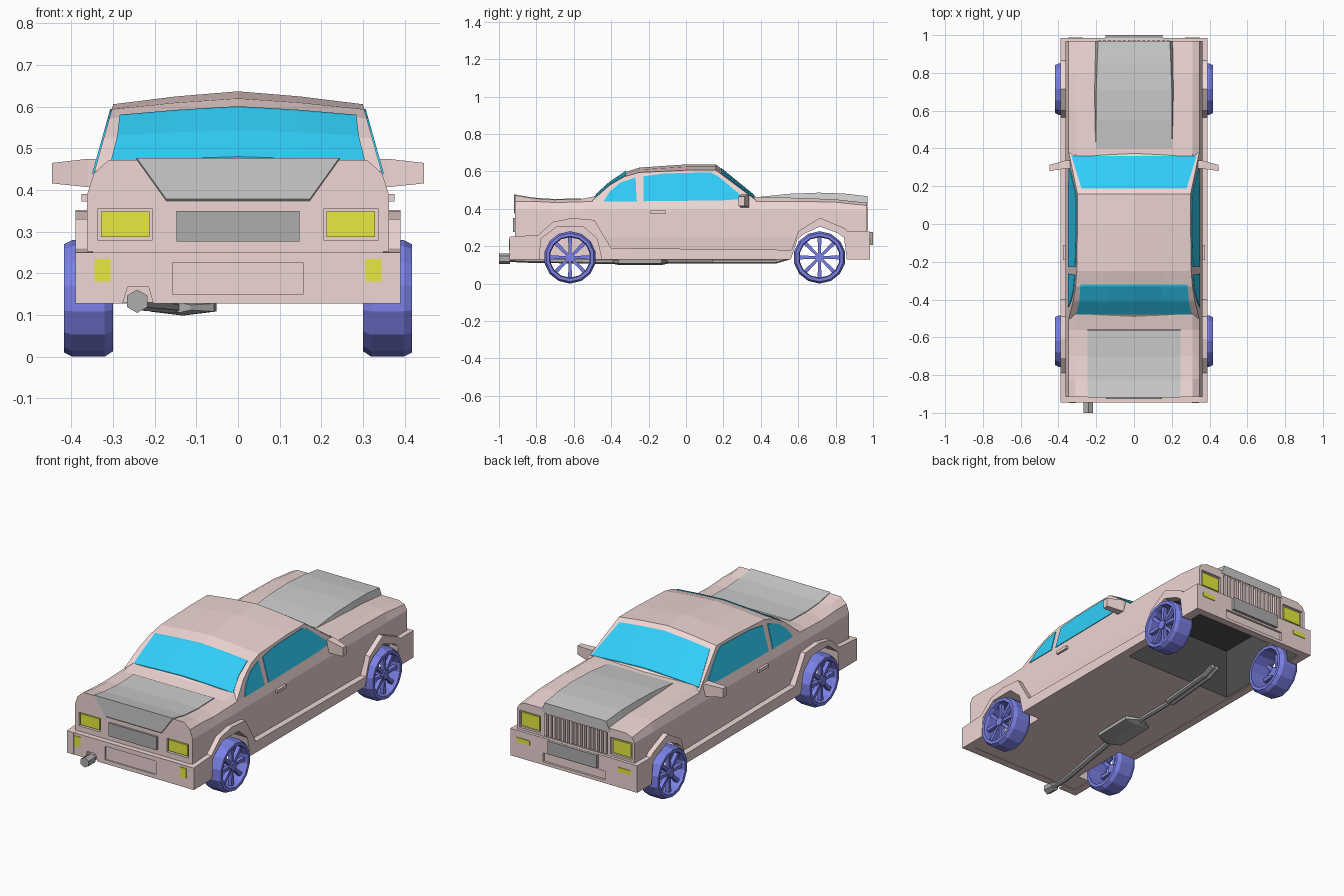
import bpy, bmesh, math

if "Cube" in bpy.data.objects:
    bpy.data.objects.remove(bpy.data.objects["Cube"])


def material(name, r, g, b):
    m = bpy.data.materials.new(name)
    m.diffuse_color = (r, g, b, 1)
    m.use_nodes = True
    m.node_tree.nodes["Principled BSDF"].inputs["Base Color"].default_value = m.diffuse_color
    return m


PINK = material("paint", .86, .68, .66)
BLUE = material("glass", .03, .62, .95)
RIM = material("wheel_blue", .2, .22, .8)
YELLOW = material("lamp", .8, .83, .05)
BLACK = material("bay_black", .08, .08, .08)
DARK = material("dark_grey", .42, .42, .42)
GREY = material("panel_grey", .7, .7, .7)


def finish(name, bm, mat, mirror=False):
    bmesh.ops.recalc_face_normals(bm, faces=bm.faces)
    me = bpy.data.meshes.new(name)
    bm.to_mesh(me)
    bm.free()
    ob = bpy.data.objects.new(name, me)
    bpy.context.collection.objects.link(ob)
    me.materials.append(mat)
    if mirror:
        ob.modifiers.new("mirror", 'MIRROR')
    return ob


def add_loft(bm, sections, closed=False):
    rings = [[bm.verts.new(p) for p in s] for s in sections]
    pairs = list(zip(rings, rings[1:])) + ([(rings[-1], rings[0])] if closed else [])
    n = len(rings[0])
    for a, b in pairs:
        for i in range(n):
            bm.faces.new((a[i], a[(i + 1) % n], b[(i + 1) % n], b[i]))
    if not closed:
        bm.faces.new(rings[0])
        bm.faces.new(rings[-1])


def loft(name, sections, mat, mirror=False):
    bm = bmesh.new()
    add_loft(bm, sections)
    return finish(name, bm, mat, mirror)


def box(name, x, y, z, mat, mirror=False):
    ring = lambda yy: [(x[0], yy, z[0]), (x[1], yy, z[0]), (x[1], yy, z[1]), (x[0], yy, z[1])]
    return loft(name, [ring(y[0]), ring(y[1])], mat, mirror)


def side_prism(name, pts, x0, x1, mat, mirror=True):
    return loft(name, [[(x, y, z) for y, z in pts] for x in (x0, x1)], mat, mirror)


def cut(ob, cutter):
    bpy.context.view_layer.objects.active = cutter
    for m in list(cutter.modifiers):
        bpy.ops.object.modifier_apply(modifier=m.name)
    m = ob.modifiers.new("cut", 'BOOLEAN')
    m.operation, m.solver, m.object = 'DIFFERENCE', 'EXACT', cutter
    m.material_mode = 'TRANSFER'
    bpy.context.view_layer.objects.active = ob
    bpy.ops.object.modifier_apply(modifier=m.name)
    bpy.data.objects.remove(cutter)


def interp(rows, y):
    for a, b in zip(rows, rows[1:]):
        if a[0] <= y <= b[0]:
            t = (y - a[0]) / (b[0] - a[0])
            return [p + (q - p) * t for p, q in zip(a, b)]


def side_x(z):
    return .36 - .28 * (z - .39)


# Main body: cross-sections along y
DECK = [(-.915, .472), (-.82, .456), (-.7, .448), (-.56, .452), (-.48, .468),
        (.37, .463), (.6, .458), (.8, .45), (.968, .432)]
secs = []
for y, d in DECK:
    half = [(.352, .13), (.362, .25), (.362, .39), (.346, min(.44, d - .015)), (.31, d)]
    secs.append([(x, y, z) for x, z in half] + [(-x, y, z) for x, z in reversed(half)])
body = loft("body", secs, PINK)

# Engine bay, wheel arches and lamp recesses
R_ARCH = [(-.775, .24), (-.69, .305), (-.55, .305), (-.475, .24)]
F_ARCH = [(.595, .235), (.63, .265), (.716, .305), (.81, .27), (.845, .245)]
R_OPEN = [(-.785, .128)] + R_ARCH + [(-.45, .128)]
F_OPEN = [(.56, .128)] + F_ARCH + [(.86, .128)]
low = lambda p: [(p[0][0], .05)] + p + [(p[-1][0], .05)]
cut(body, box("bay_cut", (-.335, .335), (.36, .94), (.05, .41), BLACK))
cut(body, side_prism("rear_arch_cut", low(R_OPEN), .275, .45, PINK))
cut(body, side_prism("front_arch_cut", low(F_OPEN), .275, .45, PINK))
cut(body, box("tail_cut", (.205, .337), (-1, -.9), (.28, .355), PINK, True))
cut(body, box("head_cut", (.215, .345), (.955, 1.1), (.29, .385), PINK, True))
cut(body, box("grille_cut", (-.195, .195), (.955, 1.1), (.285, .405), DARK))

# Side skirts with wheel-arch flares
outline = [(-.945, .25), (-.79, .26), (-.71, .33), (-.61, .35), (-.49, .34), (-.4, .19),
           (.565, .18), (.6, .28), (.716, .352), (.85, .295), (.865, .278), (.985, .278)]
skirt = outline + [(.985, .128)] + F_OPEN[::-1] + R_OPEN[::-1] + [(-.945, .128)]
side_prism("skirt", skirt, .348, .39, PINK)

# Bumpers
rear = box("rear_bumper", (-.388, .388), (-.944, -.9), (.128, .25), PINK)
notch = [(-.285, .1), (-.265, .167), (-.215, .167), (-.195, .1)]
cut(rear, loft("notch_cut", [[(x, y, z) for x, z in notch] for y in (-1, -.8)], PINK))
cut(rear, box("recess_cut", (-.157, .157), (-1, -.936), (.15, .225), PINK))
front = box("front_bumper", (-.388, .388), (.942, .984), (.128, .278), PINK)
cut(front, box("slot_cut", (-.19, .19), (.972, 1.1), (.145, .195), PINK))

# Cabin: (y, edge height, centre height)
CAB = [(-.5, .445, .458), (-.41, .525, .54), (-.33, .572, .594), (-.25, .594, .62),
       (0, .606, .637), (.16, .606, .637), (.375, .445, .462)]
US = [-1, -.5, 0, .5, 1]


def cab_row(y, k=1, dz=0):
    _, e, c = interp(CAB, y)
    row = []
    for u in US:
        s = abs(u * k)
        crown = 1 - .8 * s if s < .5 else 1.2 * (1 - s)
        row.append((u * k * side_x(e), y, e + (c - e) * crown + dz))
    return row


loft("cabin", [cab_row(y) + [(side_x(.42), y, .42), (-side_x(.42), y, .42)]
               for y, _, _ in CAB], PINK)


def screen(name, ys, ks):
    loft(name, [cab_row(y, k, .004) + cab_row(y, k, -.012)[::-1] for y, k in zip(ys, ks)], BLUE)


screen("rear_window", (-.48, -.41, -.33, -.32), (.9, .9, .92, .92))
screen("windshield", (.187, .36), (.91, .97))


# Side windows on the sloping cabin side
def side_window(name, pts):
    loft(name, [[(side_x(z) + o, y, z) for y, z in pts] for o in (-.01, .004)], BLUE, True)


side_window("door_window", [(-.228, .44), (-.228, .573), (-.12, .588), (.13, .595), (.17, .575),
                            (.29, .475), (.29, .452), (.2, .445)])
side_window("quarter_window", [(-.44, .44), (-.405, .495), (-.35, .54), (-.27, .567), (-.263, .44)])

# Grey boot lid wrapping onto the rear face
lid = [(y, z, .247) for y, z in DECK[3:0:-1]] + [(-.916, .473, .243), (-.916, .374, .172)]
secs = []
for y, z, w in lid:
    o, i = (y - .003, z + .004), (y + .012, z - .012)
    secs.append([(-w, *o), (w, *o), (w, *i), (-w, *i)])
loft("boot_lid", secs, GREY)

# Raised grey bonnet
hood = [(.4, .464, .2), (.55, .48, .2), (.71, .486, .2), (.85, .481, .195), (.97, .467, .19)]
loft("bonnet", [[(-w - .02, y, .415), (-w, y, z), (w, y, z), (w + .02, y, .415)]
                for y, z, w in hood], GREY)

# Grille bars
bm = bmesh.new()
for i in range(15):
    x = -.182 + i * .026
    add_loft(bm, [[(x - .007, y, .285), (x + .007, y, .285), (x + .007, y, .41), (x - .007, y, .41)]
                  for y in (.95, .974)])
finish("grille_bars", bm, PINK)

# Lamps and plates
box("tail_lamp", (.213, .329), (-.912, -.895), (.287, .348), YELLOW, True)
box("head_lamp", (.225, .335), (.94, .963), (.3, .375), YELLOW, True)
box("rear_marker", (.306, .344), (-.947, -.93), (.18, .235), YELLOW, True)
box("front_marker", (.27, .35), (.97, .988), (.215, .24), YELLOW, True)
box("rear_plate", (-.148, .148), (-.926, -.91), (.277, .35), DARK)
box("front_plate", (-.15, .15), (.975, 1), (.205, .277), DARK)

# Door handles and mirrors
box("door_handle", (.355, .376), (-.19, -.11), (.373, .39), PINK, True)
loft("mirror", [[(x, y - h, z0), (x, y + h, z0), (x, y + h, z1), (x, y - h, z1)]
                for x, y, h, z0, z1 in ((.34, .315, .022, .405, .475), (.36, .315, .022, .407, .475),
                                        (.447, .297, .016, .416, .465))], PINK, True)


# Wheels: chamfered tyre ring, eight spokes and hub
def wheel(name, cy, n=14, r=.14):
    bm = bmesh.new()
    prof = [(.11, .3), (.127, .3), (r, .32), (r, .398), (.13, .418), (.113, .418), (.108, .4)]
    ring = lambda rr, x, k, m: (x, cy + rr * math.sin(math.tau * k / m), r - rr * math.cos(math.tau * k / m))
    add_loft(bm, [[ring(q, x, k, n) for q, x in prof] for k in range(n)], True)
    add_loft(bm, [[ring(.026, x, k, 8) for k in range(8)] for x in (.36, .41)])
    for k in range(8):
        a = math.tau * k / 8
        s, c = math.sin(a), math.cos(a)
        add_loft(bm, [[(x, cy + q * s + w * c, r + q * c - w * s)
                       for x, w in ((.38, -h), (.402, -h), (.402, h), (.38, h))]
                      for q, h in ((.015, .007), (.115, .011))])
    finish(name, bm, RIM, True)


wheel("rear_wheel", -.62)
wheel("front_wheel", .714)


# Exhaust: tail pipe, silencer and front pipes
def pipe(name, path):
    loft(name, [[(x + rx * math.cos(math.tau * (k + .5) / 6), y, z + rz * math.sin(math.tau * (k + .5) / 6))
                 for k in range(6)] for x, y, z, rx, rz in path], DARK)


pipe("tail_tip", [(-.242, -1, .133, .028, .028), (-.242, -.94, .133, .028, .028)])
pipe("tail_pipe", [(-.242, -.95, .132, .016, .016), (-.235, -.84, .126, .016, .015),
                   (-.15, -.36, .118, .016, .014)])
pipe("silencer", [(-.14, -.39, .118, .03, .012), (-.135, -.36, .118, .09, .019),
                  (-.13, -.13, .118, .09, .019), (-.13, -.1, .118, .03, .012)])
pipe("front_pipe", [(-.13, -.12, .12, .014, .012), (-.13, .15, .12, .014, .012)])
for nm, dx in (("left", -.014), ("right", .014)):
    pipe(nm + "_downpipe", [(-.13 + dx, .14, .12, .015, .013), (-.1 + dx, .48, .12, .015, .013),
                            (-.095 + dx, .55, .14, .015, .013)])
